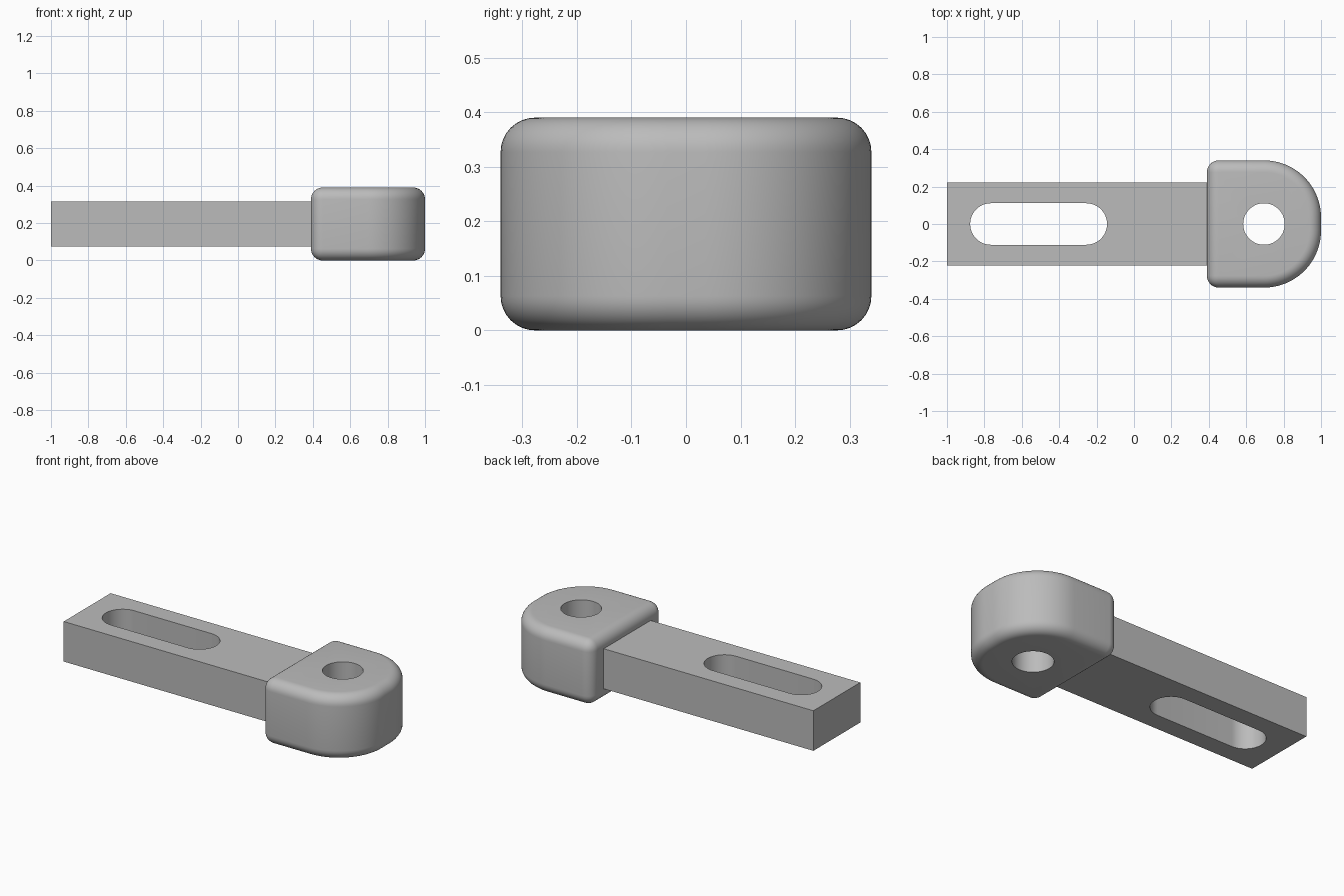
import bpy, bmesh
from math import sin, cos, pi, radians

cube = bpy.data.objects.get("Cube")
if cube:
    bpy.data.objects.remove(cube, do_unlink=True)

grey = bpy.data.materials.new("plain_grey")
grey.use_nodes = True
colour = (0.5, 0.5, 0.5, 1)
grey.diffuse_color = colour
grey.node_tree.nodes["Principled BSDF"].inputs["Base Color"].default_value = colour


def arc(cx, cy, r, start, end, steps=24):
    angles = [radians(start + (end - start) * i / steps) for i in range(steps + 1)]
    return [(cx + r * cos(a), cy + r * sin(a)) for a in angles]


def prism(name, outline, low, high):
    """Extrude a flat counter-clockwise outline from low to high."""
    bm = bmesh.new()
    base = bm.faces.new([bm.verts.new((x, y, low)) for x, y in outline])
    top = bmesh.ops.extrude_face_region(bm, geom=[base])["geom"]
    verts = [v for v in top if isinstance(v, bmesh.types.BMVert)]
    bmesh.ops.translate(bm, verts=verts, vec=(0, 0, high - low))
    bmesh.ops.recalc_face_normals(bm, faces=bm.faces)
    mesh = bpy.data.meshes.new(name)
    bm.to_mesh(mesh)
    bm.free()
    mesh.materials.append(grey)
    obj = bpy.data.objects.new(name, mesh)
    bpy.context.collection.objects.link(obj)
    return obj


def cut(obj, cutter):
    mod = obj.modifiers.new("cut", "BOOLEAN")
    mod.operation = "DIFFERENCE"
    mod.solver = "EXACT"
    mod.object = cutter
    cutter.hide_render = True


def finish(obj):
    """Apply the modifiers and smooth only the curved surfaces."""
    bpy.ops.object.select_all(action="DESELECT")
    obj.select_set(True)
    bpy.context.view_layer.objects.active = obj
    for mod in list(obj.modifiers):
        bpy.ops.object.modifier_apply(modifier=mod.name)
    bpy.ops.object.shade_smooth_by_angle(angle=radians(30))


# Flat bar with a long rounded slot
bar = prism("bar", [(-1, -0.222), (0.45, -0.222), (0.45, 0.222), (-1, 0.222)], 0.075, 0.315)
slot = prism("slot_cutter",
             arc(-0.255, 0, 0.111, -90, 90) + arc(-0.765, 0, 0.111, 90, 270), -0.2, 0.6)
cut(bar, slot)

# Thick head with a rounded nose, softened edges and a round hole
nose = 0.305
head = prism("head",
             [(0.39, -0.34)] + arc(1 - nose, nose - 0.34, nose, -90, 0)
             + arc(1 - nose, 0.34 - nose, nose, 0, 90) + [(0.39, 0.34)], 0, 0.39)
bevel = head.modifiers.new("soft_edges", "BEVEL")
bevel.width = 0.063
bevel.segments = 8
bevel.limit_method = "ANGLE"
bevel.angle_limit = radians(30)
hole = prism("hole_cutter", arc(0.695, 0, 0.111, 0, 352.5, 47), -0.2, 0.6)
cut(head, hole)

for part in (bar, head):
    finish(part)
for cutter in (slot, hole):
    bpy.data.objects.remove(cutter, do_unlink=True)
